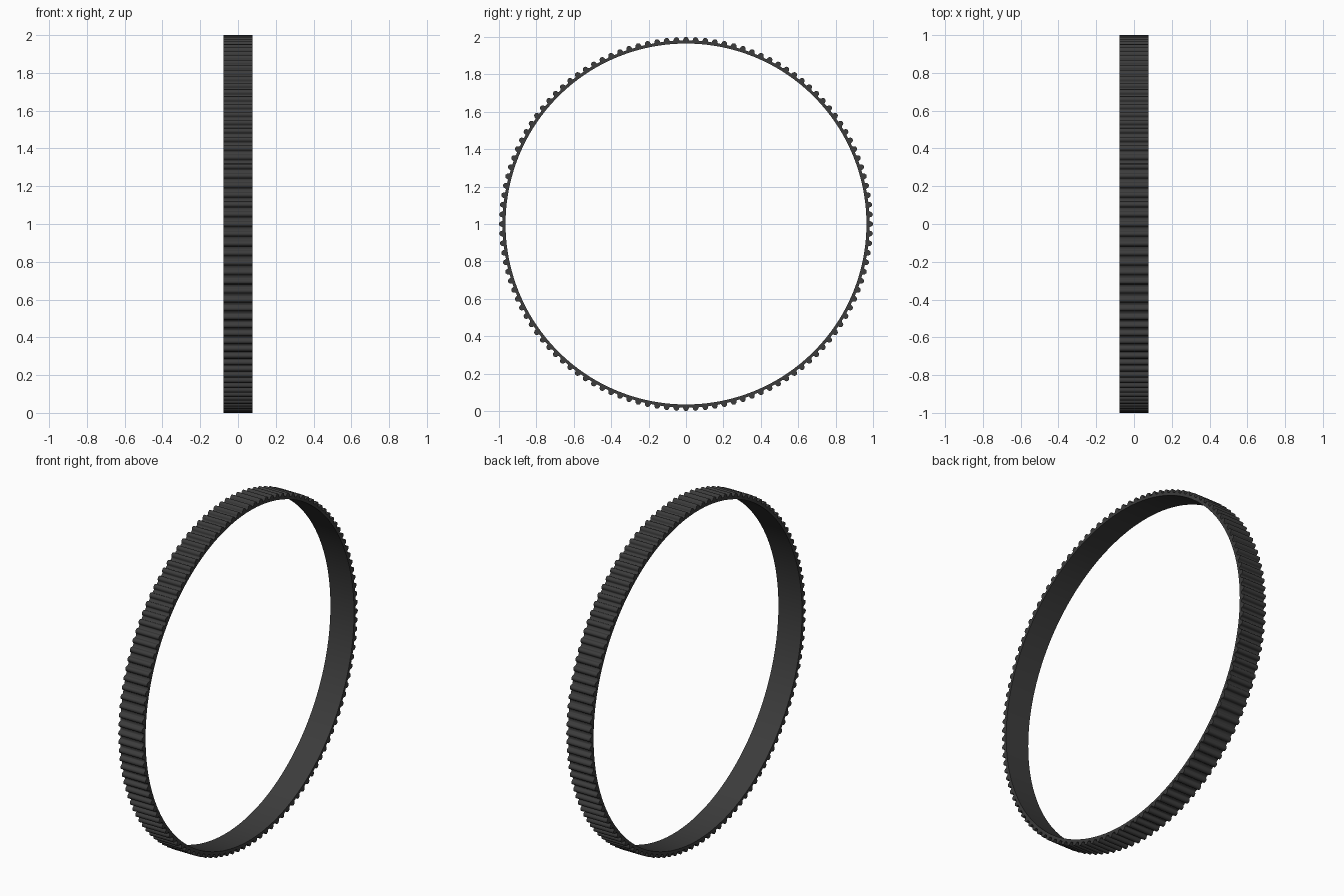
import bpy, bmesh, math

if "Cube" in bpy.data.objects:
    bpy.data.objects.remove(bpy.data.objects["Cube"])

TEETH = 120
UNIT = 0.0255            # tooth profile unit
R_ROOT, R_INNER = 1 - 0.75 * UNIT, 0.9648
HALF_W = 0.0765

# Rounded tooth: half profile (sideways offset, height above the root)
half = [(-0.74, 0), (-0.64, 0.06), (-0.57, 0.2), (-0.513, 0.407),
        (-0.392, 0.587), (-0.212, 0.708)]
tooth = half + [(0, 0.75)] + [(-s, h) for s, h in reversed(half)]

bm = bmesh.new()
sections = []
for i in range(TEETH):
    for s, h in tooth:
        a = 2 * math.pi * i / TEETH + s * UNIT / R_ROOT
        sections.append([bm.verts.new((x, r * math.sin(a), 1 + r * math.cos(a)))
                         for x, r in ((-HALF_W, R_ROOT + h * UNIT), (HALF_W, R_ROOT + h * UNIT),
                                      (HALF_W, R_INNER), (-HALF_W, R_INNER))])

# Skin the closed loop: toothed outside, flat sides, smooth inside
for i, a in enumerate(sections):
    b = sections[(i + 1) % len(sections)]
    for k in range(4):
        n = (k + 1) % 4
        bm.faces.new((a[k], a[n], b[n], b[k]))
bmesh.ops.recalc_face_normals(bm, faces=bm.faces)

mesh = bpy.data.meshes.new("toothed_belt")
bm.to_mesh(mesh)
bm.free()
belt = bpy.data.objects.new("toothed_belt", mesh)
bpy.context.collection.objects.link(belt)

# Black rubber
mat = bpy.data.materials.new("black_rubber")
mat.diffuse_color = (0.045, 0.045, 0.045, 1)
mat.use_nodes = True
mat.node_tree.nodes["Principled BSDF"].inputs["Base Color"].default_value = mat.diffuse_color
mesh.materials.append(mat)

bpy.context.view_layer.objects.active = belt
belt.select_set(True)
bpy.ops.object.shade_smooth_by_angle(angle=math.radians(40))
